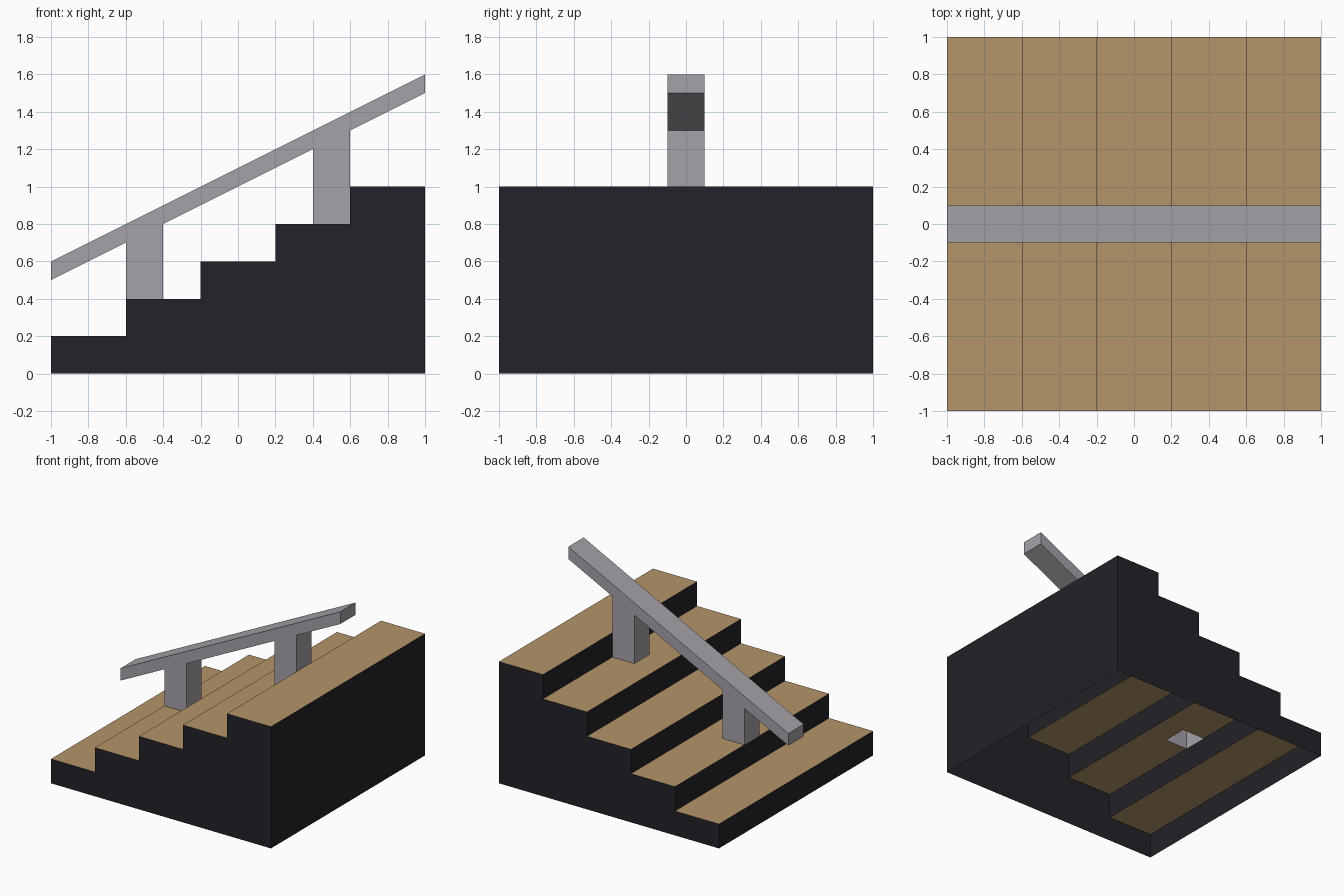
import bpy, bmesh

if "Cube" in bpy.data.objects:
    bpy.data.objects.remove(bpy.data.objects["Cube"])

STEPS, RUN, RISE = 5, 0.4, 0.2
HALF_RAIL = 0.1
POSTS = {1: (-0.6, -0.4), 3: (0.4, 0.6)}     # step index -> post x range


def srgb(*rgb):
    return [((c / 255 + 0.055) / 1.055) ** 2.4 for c in rgb] + [1]


def material(name, color):
    m = bpy.data.materials.new(name)
    m.diffuse_color = color
    m.use_nodes = True
    m.node_tree.nodes["Principled BSDF"].inputs["Base Color"].default_value = m.diffuse_color
    return m


def build(name, faces, mat):
    """Weld a list of corner loops into one flat-shaded object."""
    bm = bmesh.new()
    for loop in faces:
        bm.faces.new([bm.verts.new(p) for p in loop])
    bmesh.ops.remove_doubles(bm, verts=bm.verts, dist=1e-5)
    mesh = bpy.data.meshes.new(name)
    bm.to_mesh(mesh)
    bm.free()
    mesh.materials.append(mat)
    obj = bpy.data.objects.new(name, mesh)
    bpy.context.collection.objects.link(obj)


def flat(x0, x1, y0, y1, z0, z1):
    """Upward quad, sloping from z0 at x0 to z1 at x1."""
    return [(x0, y0, z0), (x1, y0, z1), (x1, y1, z1), (x0, y1, z0)]


def wall_x(x, z0, z1, w, facing):
    """Upright quad across y, facing +x or -x."""
    q = [(x, -w, z0), (x, w, z0), (x, w, z1), (x, -w, z1)]
    return q if facing > 0 else q[::-1]


def sides(profile, w):
    """Matching front and back faces from an anticlockwise xz profile."""
    return [[(x, -w, z) for x, z in profile],
            [(x, w, z) for x, z in reversed(profile)]]


dark = material("dark_base", srgb(35, 34, 40))
wood = material("tan_tread", srgb(181, 149, 106))
metal = material("grey_rail", srgb(165, 162, 168))

# Stair body: open underneath, stepped sides, risers and tall end wall
profile = [(-1, 0), (1, 0)]
for i in reversed(range(STEPS)):
    z = (i + 1) * RISE
    profile += [(-1 + (i + 1) * RUN, z), (-1 + i * RUN, z)]
body = sides(profile, 1) + [wall_x(1, 0, STEPS * RISE, 1, 1)]
body += [wall_x(-1 + i * RUN, i * RISE, (i + 1) * RISE, 1, -1) for i in range(STEPS)]
build("stair_body", body, dark)

# Treads, with an opening where a hollow post stands
treads = []
for i in range(STEPS):
    x0, x1, z = -1 + i * RUN, -1 + (i + 1) * RUN, (i + 1) * RISE
    if i not in POSTS:
        treads.append(flat(x0, x1, -1, 1, z, z))
        continue
    p0, p1 = POSTS[i]
    treads += [flat(x0, x1, -1, -HALF_RAIL, z, z), flat(x0, x1, HALF_RAIL, 1, z, z)]
    for a, b in ((x0, p0), (p1, x1)):
        if b - a > 0.01:
            treads.append(flat(a, b, -HALF_RAIL, HALF_RAIL, z, z))
build("treads", treads, wood)


# Sloping handrail with vertical ends, open underneath at the posts
def under(x):
    return 1 + x / 2


w = HALF_RAIL
rail = sides([(-1, 0.5), (1, 1.5), (1, 1.6), (-1, 0.6)], w)
rail += [flat(-1, 1, -w, w, 0.6, 1.6), wall_x(-1, 0.5, 0.6, w, -1), wall_x(1, 1.5, 1.6, w, 1)]
for a, b in ((-1, -0.6), (-0.4, 0.4), (0.6, 1)):
    rail.append(flat(a, b, -w, w, under(a), under(b))[::-1])
build("handrail", rail, metal)

# Hollow posts; the upper one backs onto the riser of the top step
for i, (a, b) in POSTS.items():
    z = (i + 1) * RISE
    back = z + RISE if i == 3 else z
    post = sides([(a, z), (b, z), (b, under(b)), (a, under(a))], w)
    post += [wall_x(a, z, under(a), w, -1), wall_x(b, back, under(b), w, 1)]
    build("lower_post" if i == 1 else "upper_post", post, metal)
